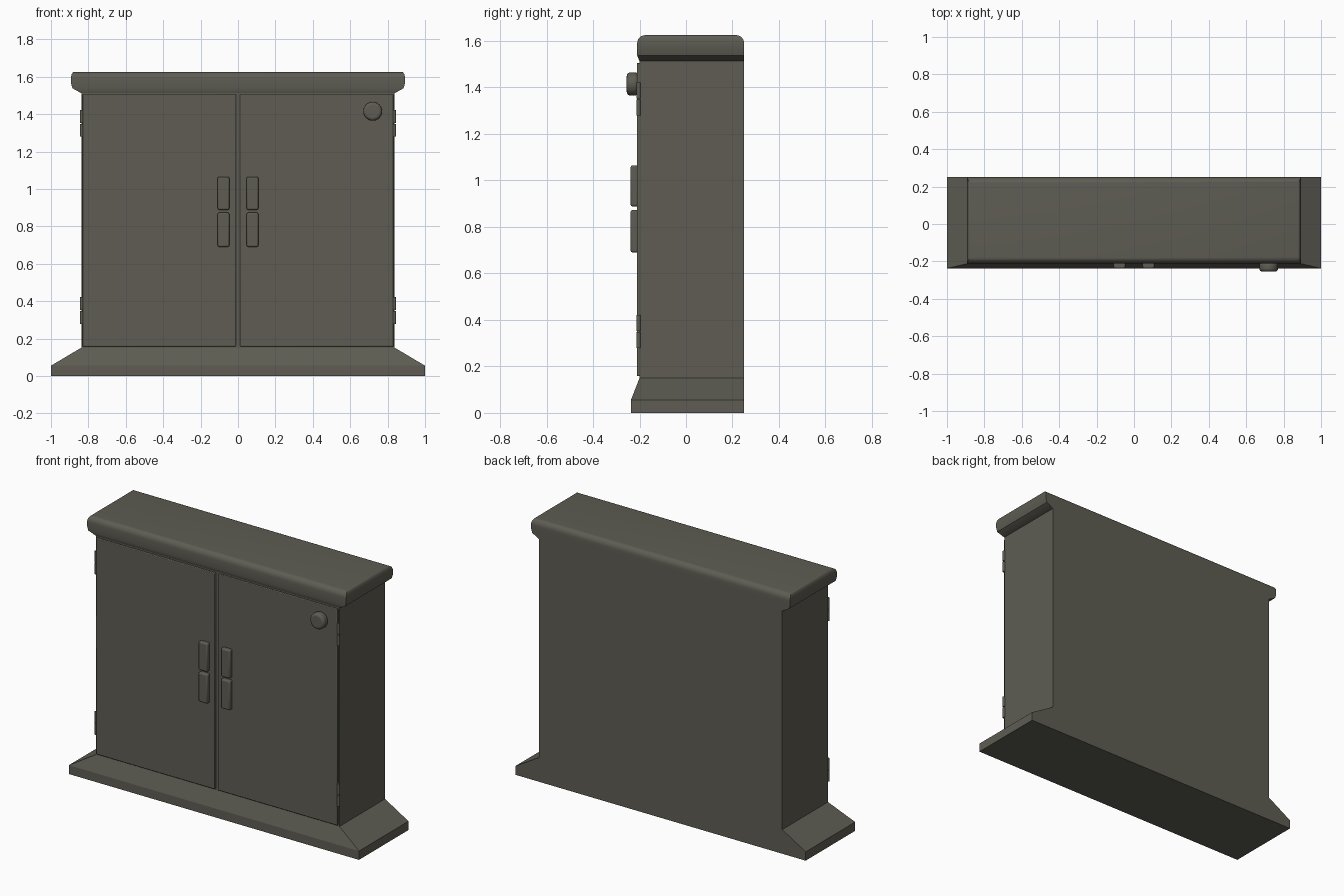
import bpy, bmesh, math
from mathutils import Matrix

if "Cube" in bpy.data.objects:
    bpy.data.objects.remove(bpy.data.objects["Cube"])

mat = bpy.data.materials.new("dark olive grey metal")
mat.diffuse_color = (0.112, 0.108, 0.086, 1)
mat.use_nodes = True
mat.node_tree.nodes["Principled BSDF"].inputs["Base Color"].default_value = mat.diffuse_color


def finish(name, bm, bevel=0.0, segments=2, smooth=True):
    bmesh.ops.recalc_face_normals(bm, faces=bm.faces)
    me = bpy.data.meshes.new(name)
    bm.to_mesh(me)
    bm.free()
    ob = bpy.data.objects.new(name, me)
    bpy.context.collection.objects.link(ob)
    me.materials.append(mat)
    if bevel:
        m = ob.modifiers.new("Bevel", 'BEVEL')
        m.width, m.segments = bevel, segments
    if smooth:
        bpy.context.view_layer.objects.active = ob
        ob.select_set(True)
        bpy.ops.object.shade_smooth_by_angle(angle=math.radians(35))
        ob.select_set(False)
    return ob


def stack(name, levels, smooth=False):
    """Loft rectangles; each level is (z, half width, front y, back y)."""
    bm = bmesh.new()
    rings = [[bm.verts.new(p) for p in
              ((-w, f, z), (w, f, z), (w, b, z), (-w, b, z))]
             for z, w, f, b in levels]
    for lo, hi in zip(rings, rings[1:]):
        for i in range(4):
            j = (i + 1) % 4
            bm.faces.new((lo[i], lo[j], hi[j], hi[i]))
    bm.faces.new(rings[0][::-1])
    bm.faces.new(rings[-1])
    return finish(name, bm, smooth=smooth)


def box(name, x0, x1, y0, y1, z0, z1, bevel, segments=2):
    bm = bmesh.new()
    bmesh.ops.create_cube(bm, size=1)
    for v in bm.verts:
        v.co = ((x0 + x1) / 2 + v.co.x * (x1 - x0),
                (y0 + y1) / 2 + v.co.y * (y1 - y0),
                (z0 + z1) / 2 + v.co.z * (z1 - z0))
    return finish(name, bm, bevel, segments)


def cylinder(name, centre, radius, depth, rot, bevel, sides):
    bm = bmesh.new()
    bmesh.ops.create_cone(bm, cap_ends=True, segments=sides, radius1=radius,
                          radius2=radius, depth=depth,
                          matrix=Matrix.Translation(centre) @ rot)
    ob = finish(name, bm, bevel, 4)
    if bevel:
        ob.modifiers["Bevel"].limit_method = 'ANGLE'
    return ob


# Plinth with sloped shoulders, flat at the back, and cabinet body
stack("base", [(0, 1, -.237, .25), (.055, 1, -.237, .25), (.15, .84, -.2, .25)])
stack("body", [(.15, .838, -.2, .25), (1.515, .838, -.2, .25)])

# Top slab: undercut below, rounded rim above
levels = [(1.513, .84, -.2, .25), (1.538, .885, -.21, .25), (1.565, .893, -.21, .25)]
for i in range(7):
    a = math.radians(15 * i)
    s, c = math.sin(a), 1 - math.cos(a)
    levels.append((1.59 + .035 * s, .893 - .016 * c, -.21 + .035 * c, .25 - .035 * c))
stack("top_slab", levels, smooth=True)

for side, label in ((-1, "left"), (1, "right")):
    # Door panel
    xs = sorted((side * .011, side * .832))
    box(label + "_door", *xs, -.211, -.198, .158, 1.506, .004)
    # Two-part pull handle
    xc = side * .0775
    for part, z0, z1 in (("lower", .69, .873), ("upper", .888, 1.065)):
        box(f"{label}_{part}_handle", xc - .031, xc + .031, -.238, -.205, z0, z1, .008)
    # Hinges, each of two knuckles
    for zc in (.35, 1.35):
        for dz in (-.037, .037):
            cylinder(label + "_hinge", (side * .836, -.204, zc + dz), .009, .068,
                     Matrix.Identity(4), 0, 12)

# Round lock knob on the right door
cylinder("lock_knob", (.72, -.23, 1.415), .05, .05,
         Matrix.Rotation(math.pi / 2, 4, 'X'), .016, 32)
